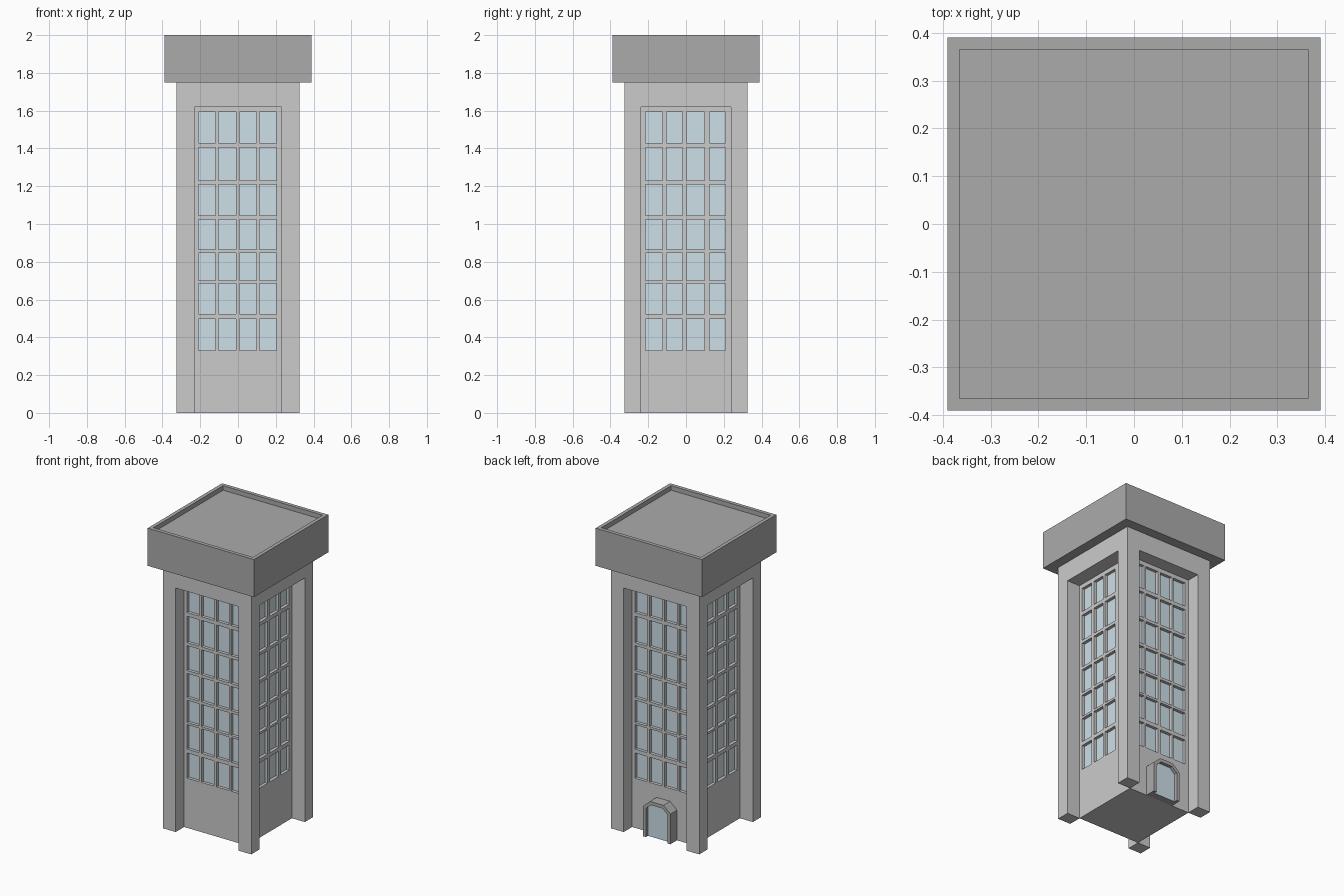
import bpy, bmesh, math
from mathutils import Matrix, Vector

if "Cube" in bpy.data.objects:
    bpy.data.objects.remove(bpy.data.objects["Cube"])


def material(name, color):
    m = bpy.data.materials.new(name)
    m.diffuse_color = (*color, 1)
    m.use_nodes = True
    m.node_tree.nodes["Principled BSDF"].inputs["Base Color"].default_value = m.diffuse_color
    return m


wall = material("wall", (0.69, 0.69, 0.69))
dark = material("dark_stone", (0.41, 0.41, 0.41))
glass = material("glass", (0.61, 0.74, 0.81))


def finish(bm, name, mats):
    me = bpy.data.meshes.new(name)
    bm.to_mesh(me)
    bm.free()
    for m in mats:
        me.materials.append(m)
    ob = bpy.data.objects.new(name, me)
    bpy.context.collection.objects.link(ob)
    return ob


H, TOP, LINTEL = 0.325, 1.75, 1.62      # shaft half width, shaft height, recess top
RX, RY = 0.23, 0.237                    # half sizes of the recessed core

# window edges across each face and up the tower
COLS_FRONT = [-.208, -.119, -.103, -.011, .009, .099, .114, .204]
COLS_SIDE = [-.214, -.124, -.103, -.018, .003, .098, .124, .208]
ROWS = [.33, .497, .523, .685, .70, .847, .865, 1.025, 1.045, 1.21, 1.23, 1.405, 1.43, 1.592]


def facade(bm, half, plane, cols, turn):
    """One face of the tower, made facing -y and then turned about z."""
    rot = Matrix.Rotation(turn, 3, 'Z')

    def face(pts):
        return bm.faces.new([bm.verts.new(rot @ Vector(p)) for p in pts])

    # pillars and lintel
    outline = [(-H, 0), (-half, 0), (-half, LINTEL), (half, LINTEL),
               (half, 0), (H, 0), (H, TOP), (-H, TOP)]
    face([(x, -H, z) for x, z in outline])
    # sides and top of the recess
    for a, b in zip(outline[1:4], outline[2:5]):
        face([(a[0], -H, a[1]), (a[0], -plane, a[1]), (b[0], -plane, b[1]), (b[0], -H, b[1])])
    # recessed wall with sunken panes
    xs, zs = [-half] + cols + [half], [0] + ROWS + [LINTEL]
    panes = []
    for i in range(len(xs) - 1):
        for j in range(len(zs) - 1):
            f = face([(xs[i], -plane, zs[j]), (xs[i + 1], -plane, zs[j]),
                      (xs[i + 1], -plane, zs[j + 1]), (xs[i], -plane, zs[j + 1])])
            if i % 2 and j % 2:
                panes.append(f)
    panes = bmesh.ops.extrude_discrete_faces(bm, faces=panes)["faces"]
    for f in panes:
        f.material_index = 1
        bmesh.ops.translate(bm, verts=f.verts, vec=rot @ Vector((0, 0.02, 0)))


# tower shaft
bm = bmesh.new()
for k in range(4):
    half, plane, cols = ((RX, RY, COLS_FRONT), (RY, RX, COLS_SIDE))[k % 2]
    facade(bm, half, plane, cols, k * math.pi / 2)


def underside(x0, x1, y0, y1):
    bm.faces.new([bm.verts.new((x, y, 0)) for x, y in ((x0, y0), (x0, y1), (x1, y1), (x1, y0))])


underside(-RX, RX, -RY, RY)
for x0, x1 in ((-H, -RX), (RX, H)):
    for y0, y1 in ((-H, -RY), (RY, H)):
        underside(x0, x1, y0, y1)
bmesh.ops.remove_doubles(bm, verts=bm.verts, dist=1e-5)
# dissolve the grid seams between flat wall pieces
bmesh.ops.dissolve_limit(bm, angle_limit=0.01, verts=bm.verts, edges=bm.edges, delimit={'MATERIAL'})
finish(bm, "tower_shaft", [wall, glass])

# roof block with a sunken top
bm = bmesh.new()
bmesh.ops.create_cube(bm, size=1, matrix=Matrix.Translation((0, 0, 1.875)) @ Matrix.Diagonal((.78, .78, .25, 1)))
top = max(bm.faces, key=lambda f: f.calc_center_median().z)
bmesh.ops.inset_region(bm, faces=[top], thickness=0.035)
inner = bmesh.ops.extrude_discrete_faces(bm, faces=[top])["faces"][0]
bmesh.ops.translate(bm, verts=inner.verts, vec=(0, 0, -0.03))
finish(bm, "roof_block", [dark])

# arched doorway on the back, with sunken glass
bm = bmesh.new()
profile = [(-.10, 0), (-.10, .20), (-.05, .245), (.05, .245), (.10, .20), (.10, 0)]
opening = [(-.08, 0), (-.08, .19), (-.042, .222), (.042, .222), (.08, .19), (.08, 0)]
Y0, Y1, YG = RY, 0.307, 0.285


def ring(pts, y):
    return [bm.verts.new((x, y, z)) for x, z in pts]


loops = [ring(profile, Y0), ring(profile, Y1), ring(opening, Y1), ring(opening, YG)]
for a, b in zip(loops, loops[1:]):
    for i in range(5):
        bm.faces.new((a[i], a[i + 1], b[i + 1], b[i]))
bm.faces.new(loops[3]).material_index = 1
bm.faces.new([loops[k][0] for k in (0, 1, 2, 3)] + [loops[k][5] for k in (3, 2, 1, 0)])
bmesh.ops.recalc_face_normals(bm, faces=bm.faces)
pane = next(f for f in bm.faces if f.material_index == 1)
if pane.normal.y < 0:
    bmesh.ops.reverse_faces(bm, faces=bm.faces)
finish(bm, "back_doorway", [dark, glass])
